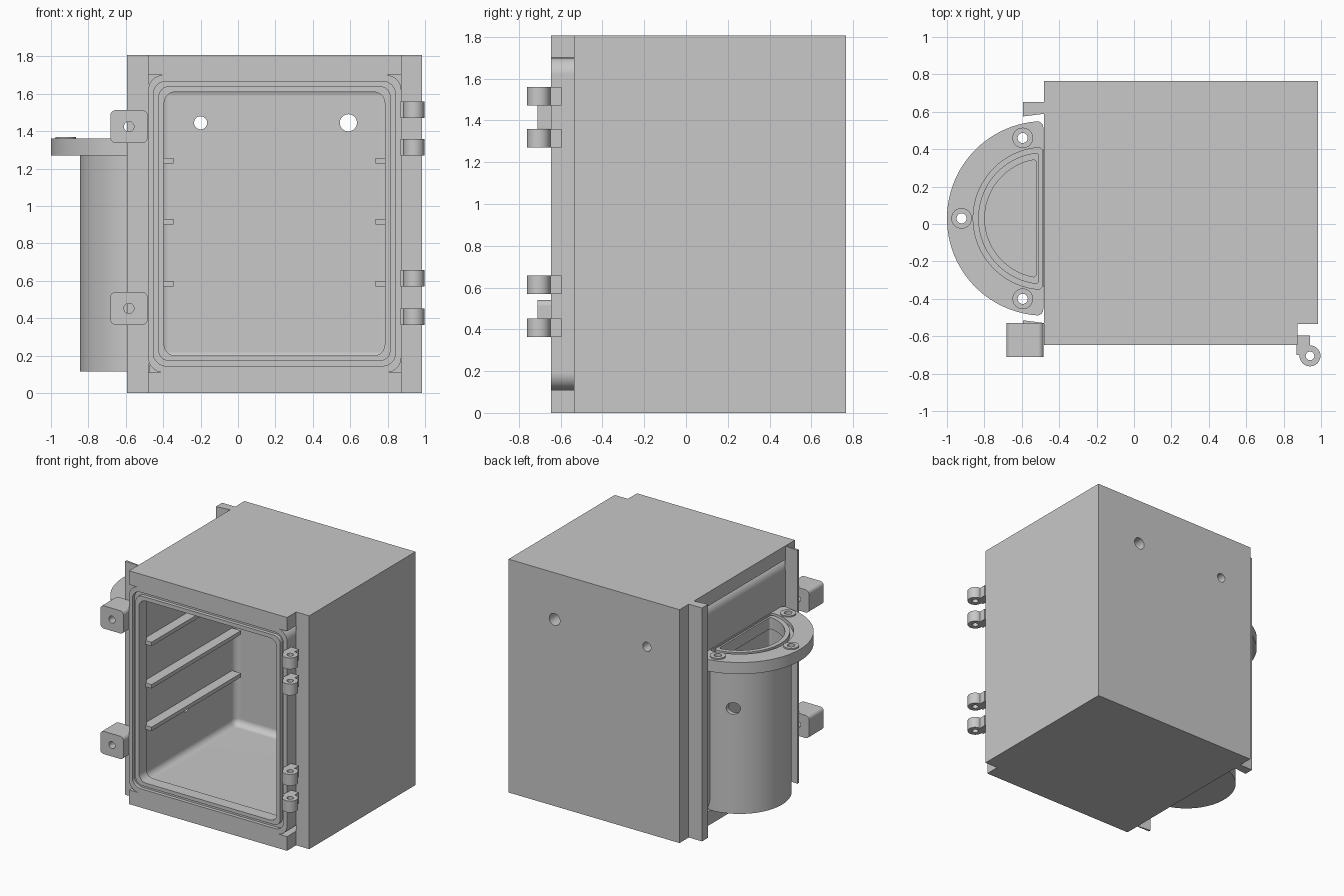
import bpy, bmesh, math

cube = bpy.data.objects.get("Cube")
if cube:
    bpy.data.objects.remove(cube, do_unlink=True)

grey = bpy.data.materials.new("plain grey")
grey.use_nodes = True
COLOUR = (0.58, 0.58, 0.58, 1)
grey.diffuse_color = COLOUR
grey.node_tree.nodes["Principled BSDF"].inputs["Base Color"].default_value = COLOUR


def prism(name, pts, axis, lo, hi, radius=0, every_edge=False):
    """Extrude an outline along y or z, rounding its corners (or every edge)."""
    bm = bmesh.new()
    k = "xyz".index(axis)

    def place(p, d):
        return (p[0], d, p[1]) if axis == "y" else (p[0], p[1], d)

    face = bm.faces.new([bm.verts.new(place(p, lo)) for p in pts])
    ext = bmesh.ops.extrude_face_region(bm, geom=[face])
    for v in ext["geom"]:
        if isinstance(v, bmesh.types.BMVert):
            v.co[k] = hi
    bmesh.ops.recalc_face_normals(bm, faces=bm.faces)
    if radius:
        edges = [e for e in bm.edges if e.calc_face_angle() > 0.7 and
                 (every_edge or abs(e.verts[0].co[k] - e.verts[1].co[k]) > 1e-4)]
        bmesh.ops.bevel(bm, geom=edges, offset=radius, segments=8, profile=0.5,
                        affect="EDGES", clamp_overlap=True)
    bmesh.ops.recalc_face_normals(bm, faces=bm.faces)
    mesh = bpy.data.meshes.new(name)
    bm.to_mesh(mesh)
    bm.free()
    mesh.materials.append(grey)
    obj = bpy.data.objects.new(name, mesh)
    bpy.context.collection.objects.link(obj)
    return obj


def rect(a0, a1, b0, b1):
    return [(a0, b0), (a1, b0), (a1, b1), (a0, b1)]


def circle(a, b, r, n=32):
    return [(a + r * math.cos(math.tau * i / n), b + r * math.sin(math.tau * i / n))
            for i in range(n)]


def half_disc(r, flat_x, cx=-0.48, cy=0.03, n=48):
    """D outline bulging towards -x, closed by a flat at flat_x."""
    start = math.acos(max(-1, min(1, (flat_x - cx) / r)))
    return [(cx + r * math.cos(t), cy + r * math.sin(t))
            for t in (start + (math.tau - 2 * start) * i / n for i in range(n + 1))]


def boolean(obj, tool, operation="DIFFERENCE"):
    mod = obj.modifiers.new("boolean", "BOOLEAN")
    mod.operation = operation
    mod.solver = "EXACT"
    mod.object = tool
    bpy.context.view_layer.objects.active = obj
    bpy.ops.object.modifier_apply(modifier=mod.name)
    bpy.data.objects.remove(tool, do_unlink=True)


def cut(obj, *args, **kwargs):
    boolean(obj, prism("cutter", *args, **kwargs))


def groove(obj, outer, inner, axis, lo, hi, r_outer, r_inner):
    ring = prism("ring_cutter", outer, axis, lo, hi, r_outer)
    cut(ring, inner, axis, lo - 0.1, hi + 0.1, r_inner)
    boolean(obj, ring)


# Outer casing, open at the front and at its right-hand side
casing = prism("outer_casing", rect(-0.48, 0.985, 0, 1.807), "y", -0.647, 0.765)
cut(casing, rect(-0.6, 0.873, 0.11, 1.70), "y", -0.8, 0.655)
cut(casing, rect(0.873, 1.1, -0.1, 1.9), "y", -0.8, -0.535)

# Rounded inner chamber: a wide cavity behind a narrower front opening
chamber = prism("inner_chamber", rect(-0.48, 0.873, 0.11, 1.70), "y", -0.647, 0.655, 0.08)
cut(chamber, rect(-0.422, 0.812, 0.173, 1.637), "y", -0.56, 0.57, 0.05, True)
cut(chamber, rect(-0.395, 0.785, 0.20, 1.61), "y", -0.85, -0.5, 0.06)
groove(chamber, rect(-0.453, 0.842, 0.145, 1.667), rect(-0.425, 0.815, 0.172, 1.64),
       "y", -0.75, -0.62, 0.07, 0.055)

# Cable holes through the back
for x, r in ((-0.2, 0.035), (0.59, 0.046)):
    for part in (casing, chamber):
        cut(part, circle(x, 1.445, r), "y", 0.4, 0.9)

# Shelf rails on both chamber walls
for level, z in enumerate((0.57, 0.9, 1.228)):
    for side, x in (("right", -0.43), ("left", 0.735)):
        prism(f"shelf_rail_{side}_{level + 1}", rect(x, x + 0.085, z, z + 0.03), "y", -0.565, 0.53)

# Upright flanges either side of the tank: thick at the rear, thin at the front
for name, s, outer in (("rear_flange", 1, 0.622), ("front_flange", -1, 0.565)):
    outline = [(x, 0.03 + s * d) for x, d in
               ((-0.593, 0.545), (-0.593, outer), (-0.475, outer), (-0.475, 0.56))]
    prism(name, outline, "z", 0, 1.807)

# Half-round side tank with a rim overhanging its cavity
tank = prism("side_tank", half_disc(0.365, -0.47), "z", 0.115, 1.27)
rim = prism("tank_rim", half_disc(0.52, -0.485), "z", 1.27, 1.36, 0.04)
cut(tank, half_disc(0.335, -0.505), "z", 0.2, 1.5, 0.05, True)
cut(rim, half_disc(0.318, -0.522), "z", 1.2, 1.5, 0.03)
groove(rim, half_disc(0.38, -0.49), half_disc(0.353, -0.507), "z", 1.33, 1.45, 0.05, 0.035)
for i, (x, y) in enumerate(((-0.595, 0.46), (-0.595, -0.40), (-0.922, 0.03))):
    cut(rim, circle(x, y, 0.027), "z", 1.2, 1.4)
    boss = prism(f"screw_boss_{i + 1}", circle(x, y, 0.055), "z", 1.355, 1.37)
    cut(boss, circle(x, y, 0.027), "z", 1.3, 1.4)

# Inlet through the tank wall
cut(tank, circle(-0.65, 0.93, 0.045), "y", 0.2, 0.6)

# Port joining tank and chamber
for part in (tank, chamber):
    port = prism("port_cutter", circle(0, 0, 0.035), "z", -0.1, 0.1)
    port.rotation_euler = (0, math.pi / 2, 0)
    port.location = (-0.45, -0.03, 0.53)
    bpy.context.view_layer.update()
    boolean(part, port)

# Latch lugs
for name, z in (("lower_latch_lug", 0.365), ("upper_latch_lug", 1.337)):
    lug = prism(name, rect(-0.683, -0.483, z, z + 0.176), "y", -0.71, -0.53, 0.03)
    cut(lug, circle(-0.583, z + 0.088, 0.027), "y", -0.8, -0.4)

# Hinge knuckles with their arms
for i, z in enumerate((0.363, 0.57, 1.27, 1.472)):
    top = z + 0.088
    knuckle = prism(f"hinge_knuckle_{i + 1}", circle(0.941, -0.705, 0.056), "z", z, top)
    arm = prism("arm", rect(0.868, 0.94, -0.70, -0.597), "z", z, top)
    boolean(knuckle, arm, "UNION")
    cut(knuckle, circle(0.941, -0.705, 0.023), "z", z - 0.1, top + 0.1)

# Smooth the rounded surfaces, keep the edges crisp
for obj in bpy.context.collection.objects:
    if obj.type == "MESH" and obj.data.materials and obj.data.materials[0] == grey:
        bpy.ops.object.select_all(action="DESELECT")
        obj.select_set(True)
        bpy.context.view_layer.objects.active = obj
        bpy.ops.object.shade_smooth_by_angle(angle=math.radians(25))
        weighted = obj.modifiers.new("weighted_normals", "WEIGHTED_NORMAL")
        weighted.keep_sharp = True
